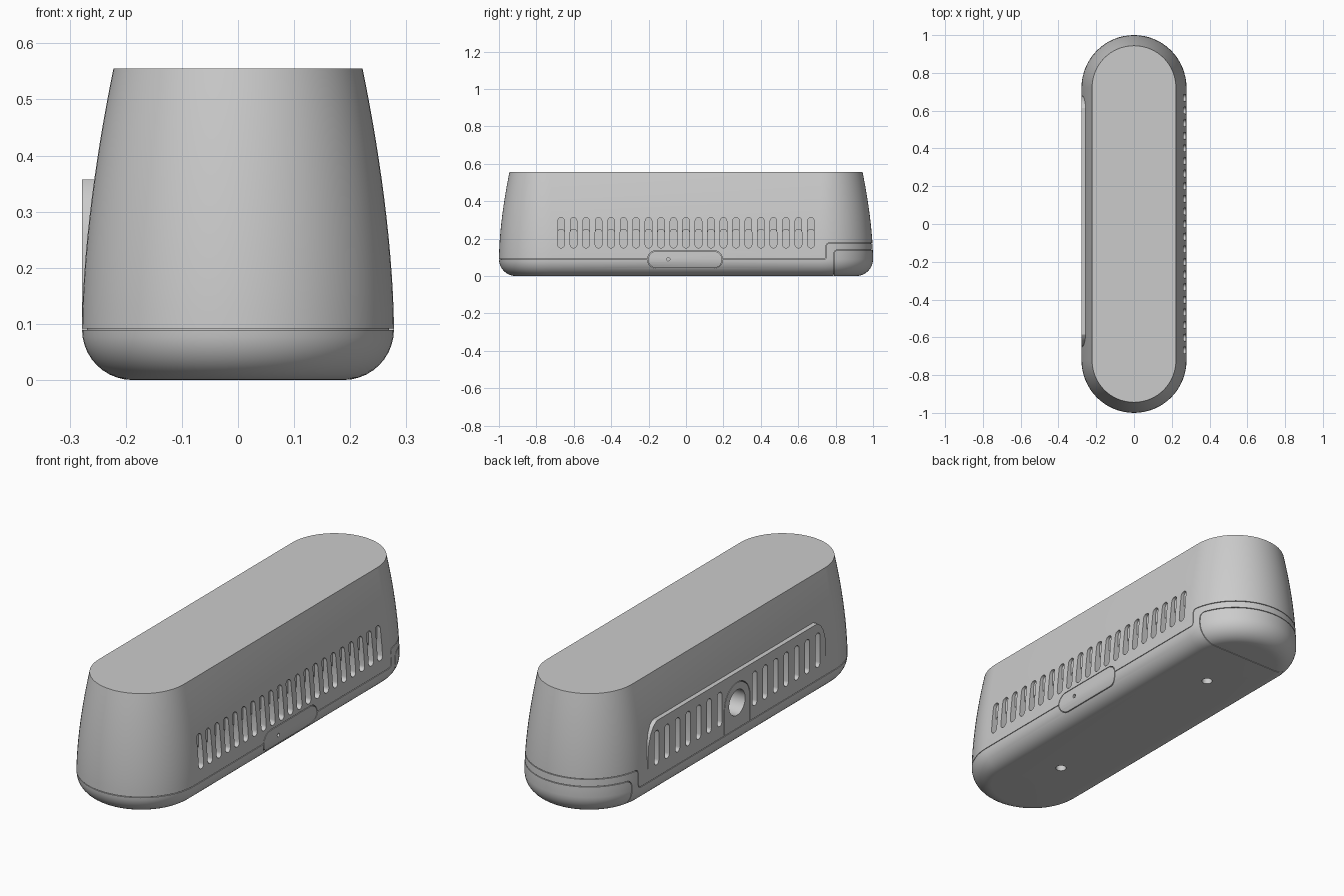
import bpy, bmesh, math
from mathutils import Vector

if "Cube" in bpy.data.objects:
    bpy.data.objects.remove(bpy.data.objects["Cube"])

STRAIGHT = 0.722   # half length of the straight run of the footprint


def make(name, bm):
    bmesh.ops.recalc_face_normals(bm, faces=bm.faces[:])
    if bm.calc_volume(signed=True) < 0:
        bmesh.ops.reverse_faces(bm, faces=bm.faces[:])
    me = bpy.data.meshes.new(name)
    bm.to_mesh(me)
    bm.free()
    ob = bpy.data.objects.new(name, me)
    bpy.context.collection.objects.link(ob)
    return ob


def loft(name, inset=0.0, n=32):
    """Stadium footprint lofted through the side profile."""
    prof = []
    for i in range(11):
        a = math.pi / 2 * i / 10
        prof.append((0.188 + 0.09 * math.sin(a), 0.09 - 0.09 * math.cos(a)))
    for i in range(1, 15):
        t = i / 14
        prof.append((0.278 - 0.056 * t ** 1.7, 0.09 + 0.465 * t))
    bm = bmesh.new()
    rings = []
    for w, z in prof:
        w -= inset
        z = min(max(z, inset), 0.555 - inset)
        if rings and abs(rings[-1][0].co.z - z) < 1e-6:
            continue
        ring = []
        for end in (0, 1):
            for k in range(n + 1):
                a = math.pi * (k / n + end)
                y = STRAIGHT if end == 0 else -STRAIGHT
                ring.append(bm.verts.new((w * math.cos(a), y + w * math.sin(a), z)))
        rings.append(ring)
    m = len(rings[0])
    for a, b in zip(rings, rings[1:]):
        for k in range(m):
            bm.faces.new((a[k], a[(k + 1) % m], b[(k + 1) % m], b[k]))
    bm.faces.new(rings[0])
    bm.faces.new(rings[-1])
    return make(name, bm)


def prisms(name, outlines, x0, x1):
    """Extrude (y, z) outlines along x."""
    bm = bmesh.new()
    for pts in outlines:
        a = [bm.verts.new((x0, y, z)) for y, z in pts]
        b = [bm.verts.new((x1, y, z)) for y, z in pts]
        bm.faces.new(a)
        bm.faces.new(b)
        for k in range(len(a)):
            j = (k + 1) % len(a)
            bm.faces.new((a[k], a[j], b[j], b[k]))
    return make(name, bm)


def ribbon(name, path, x0, x1, closed=False, t=0.0016):
    """Thin wall following a (y, z) path, extruded along x."""
    p = [Vector(q) for q in path]
    n = len(p)
    bm = bmesh.new()
    sect = []
    for i in range(n):
        prev = p[i - 1] if i or closed else None
        nxt = p[(i + 1) % n] if i < n - 1 or closed else None
        d0 = (p[i] - prev).normalized() if prev is not None else None
        d1 = (nxt - p[i]).normalized() if nxt is not None else None
        d = ((d0 or d1) + (d1 or d0)).normalized()
        off = Vector((-d.y, d.x)) * (t / max(0.5, d.dot(d1 or d0)))
        sect.append([bm.verts.new((x, *(p[i] + s * off)))
                     for x, s in ((x0, 1), (x0, -1), (x1, -1), (x1, 1))])
    for i in range(n if closed else n - 1):
        a, b = sect[i], sect[(i + 1) % n]
        for k in range(4):
            bm.faces.new((a[k], a[(k + 1) % 4], b[(k + 1) % 4], b[k]))
    if not closed:
        bm.faces.new(sect[0])
        bm.faces.new(sect[-1])
    return make(name, bm)


def arc(cy, cz, r, a0, a1, n=10):
    return [(cy + r * math.cos(math.radians(a0 + (a1 - a0) * i / n)),
             cz + r * math.sin(math.radians(a0 + (a1 - a0) * i / n))) for i in range(n + 1)]


def v_pill(y, z0, z1, r):
    return arc(y, z1 - r, r, 0, 180) + arc(y, z0 + r, r, 180, 360)


def boolean(ob, tool, op='DIFFERENCE', keep=False):
    mod = ob.modifiers.new("bool", 'BOOLEAN')
    mod.operation, mod.object, mod.solver = op, tool, 'EXACT'
    bpy.context.view_layer.objects.active = ob
    bpy.ops.object.modifier_apply(modifier=mod.name)
    if not keep:
        bpy.data.objects.remove(tool)


housing = loft("housing")
core = loft("groove_core", 0.009)

# flat raised panel on the left side
C = 0.015
half = [(0.665, 0.11), (0.665, 0.2), (0.66, 0.265), (0.645, 0.31), (0.625, 0.34), (0.60, 0.357)]
panel = prisms("side_panel", [[(C + y, z) for y, z in half]
                              + [(C - y, z) for y, z in reversed(half)]], -0.278, -0.2)
boolean(housing, panel, 'UNION')

# shell seam (stepping up at the back), interrupted by the right-hand button
step = arc(0.735, 0.105, 0.015, 270, 360, 4) + arc(0.765, 0.160, 0.015, 180, 90, 4) + [(1.04, 0.175)]
door = [(0.79, -0.05)] + arc(0.815, 0.115, 0.025, 180, 90, 6) + [(1.04, 0.14)]
button = arc(0.147, 0.0875, 0.0475, -90, 90) + arc(-0.157, 0.0875, 0.0475, 90, 270)
arch = [(C + 0.095, 0.095)] + arc(C, 0.214, 0.095, 0, 180, 20) + [(C - 0.095, 0.095)]
grooves = [
    ribbon("seam_left", [(-1.04, 0.0905)] + step, -0.4, 0.0),
    ribbon("seam_right_front", [(-1.04, 0.0905), (-0.6, 0.0905), (-0.204, 0.0905)], -0.003, 0.4),
    ribbon("seam_right_back", [(0.194, 0.0905)] + step, -0.003, 0.4),
    ribbon("battery_door_line", door, -0.4, 0.4),
    ribbon("button_line", button, 0.1, 0.4, True),
    ribbon("arch_line", arch, -0.4, -0.1),
]
for g in grooves:
    boolean(g, core, keep=True)
    boolean(housing, g)
bpy.data.objects.remove(core)

# right-hand vents: shallow upper part with deeper lower pocket
ys = [-0.668 + 0.0668 * i for i in range(21)]
boolean(housing, prisms("vent_upper", [v_pill(y, 0.17, 0.312, 0.0175) for y in ys], 0.248, 0.4))
boolean(housing, prisms("vent_lower", [v_pill(y, 0.15, 0.25, 0.018) for y in ys], 0.225, 0.4))

# left-hand vents either side of the round socket
ys = [C + s * (0.131 + 0.0785 * i) for s in (-1, 1) for i in range(7)]
boolean(housing, prisms("vent_left", [v_pill(y, 0.15, 0.312, 0.017) for y in ys], -0.4, -0.235))
boolean(housing, prisms("socket", [arc(C, 0.214, 0.06, 0, 348.75, 31)], -0.4, -0.16))

# indicator pinhole in the button
boolean(housing, prisms("pinhole", [arc(-0.095, 0.09, 0.009, 0, 337.5, 15)], 0.25, 0.4))

# two screw holes underneath
bm = bmesh.new()
for y in (-0.52, 0.52):
    res = bmesh.ops.create_cone(bm, cap_ends=True, segments=24, radius1=0.024, radius2=0.024, depth=0.08)
    bmesh.ops.translate(bm, verts=res["verts"], vec=(0, y, 0))
boolean(housing, make("screw_holes", bm))

bpy.ops.object.select_all(action='DESELECT')
housing.select_set(True)
bpy.context.view_layer.objects.active = housing
bpy.ops.object.shade_smooth_by_angle(angle=math.radians(30))
